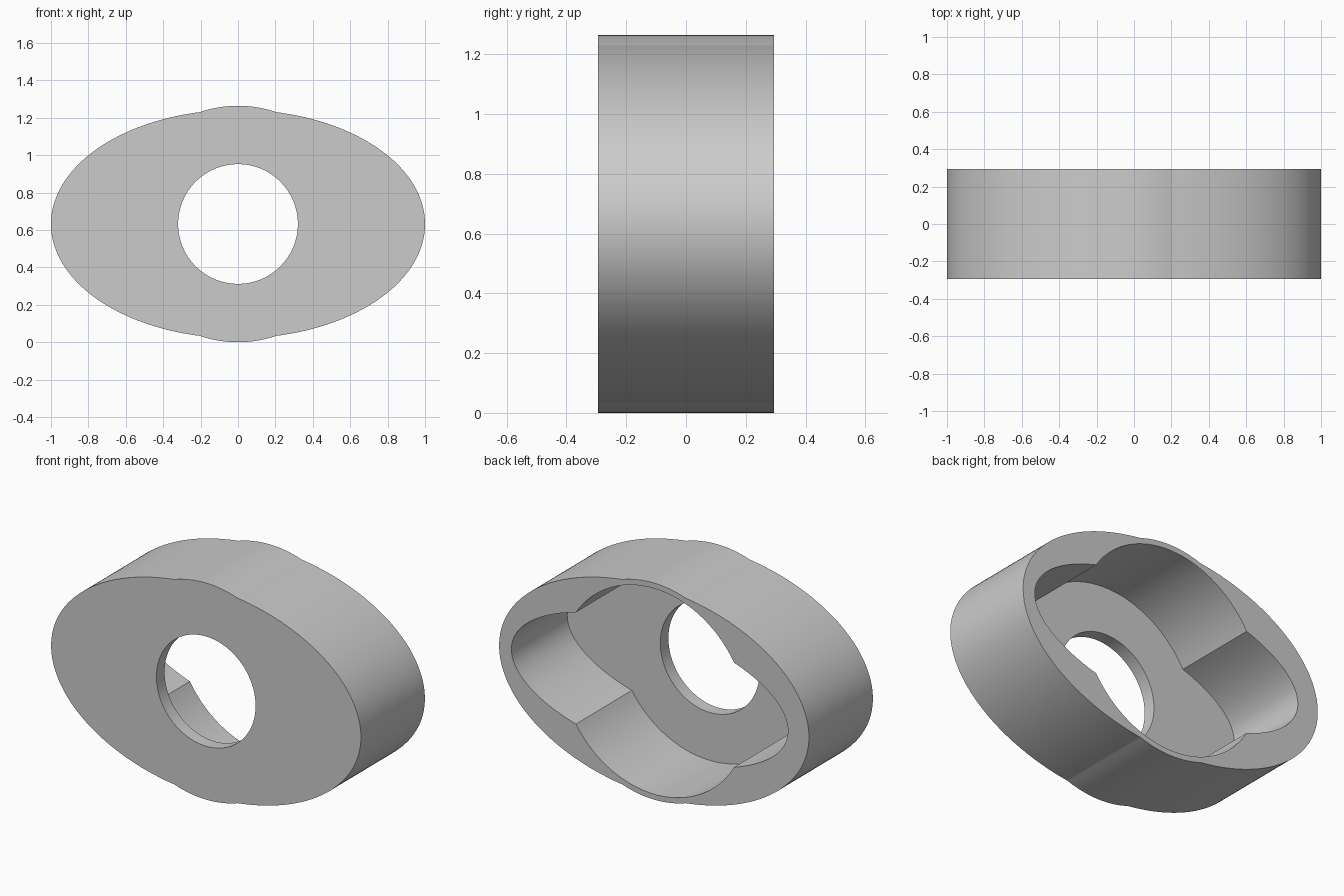
import bpy, bmesh, math

if "Cube" in bpy.data.objects:
    bpy.data.objects.remove(bpy.data.objects["Cube"], do_unlink=True)

CENTRE_Z = 0.632
BACK, FLOOR, FRONT = 0.295, -0.22, -0.295
STEPS = 256


def circle(radius):
    return lambda t: radius


def ellipse(a, b, shift=0.0):
    """Polar radius of an ellipse whose centre is shifted along x."""
    def radius(t):
        c, s = math.cos(t), math.sin(t)
        k = (c / a) ** 2 + (s / b) ** 2
        h = c * shift / a ** 2
        return (h + math.sqrt(h * h + k * (1 - (shift / a) ** 2))) / k
    return radius


def union(f, g):
    return lambda t: max(f(t), g(t))


def crossings(f, g):
    """Angles where two outlines meet, so the cusps stay crisp."""
    found = []
    for i in range(STEPS):
        lo, hi = (2 * math.pi * (i + d) / STEPS for d in (0, 1))
        sign = f(lo) > g(lo)
        if sign == (f(hi) > g(hi)):
            continue
        for _ in range(30):
            mid = (lo + hi) / 2
            if (f(mid) > g(mid)) == sign:
                lo = mid
            else:
                hi = mid
        found.append(lo)
    return found


# Outlines: oval body with a round boss, matching cavity, round bore
oval, boss = ellipse(1.0, 0.611), circle(CENTRE_Z)
pocket_oval, pocket_round = ellipse(0.893, 0.385, 0.028), circle(0.6)
outer = union(oval, boss)
cavity = union(pocket_oval, pocket_round)
bore = circle(0.32)

angles = [2 * math.pi * i / STEPS for i in range(STEPS)]
angles += crossings(oval, boss) + crossings(pocket_oval, pocket_round)
angles.sort()

# Body: a closed chain of rings from the front rim round to the bore
bm = bmesh.new()
rings = []
for outline, y in ((outer, FRONT), (outer, BACK), (cavity, BACK),
                   (cavity, FLOOR), (bore, FLOOR), (bore, FRONT)):
    rings.append([bm.verts.new((outline(t) * math.cos(t), y,
                                CENTRE_Z + outline(t) * math.sin(t)))
                  for t in angles])
count = len(angles)
for r, ring in enumerate(rings):
    following = rings[(r + 1) % len(rings)]
    for i in range(count):
        j = (i + 1) % count
        bm.faces.new((ring[i], ring[j], following[j], following[i]))
bmesh.ops.recalc_face_normals(bm, faces=bm.faces)
mesh = bpy.data.meshes.new("oval_housing")
bm.to_mesh(mesh)
bm.free()

housing = bpy.data.objects.new("oval_housing", mesh)
bpy.context.collection.objects.link(housing)

# Single grey finish
grey = bpy.data.materials.new("plain_grey")
grey.use_nodes = True
colour = (0.6, 0.6, 0.6, 1.0)
grey.diffuse_color = colour
grey.node_tree.nodes["Principled BSDF"].inputs["Base Color"].default_value = colour
mesh.materials.append(grey)

bpy.ops.object.select_all(action="DESELECT")
housing.select_set(True)
bpy.context.view_layer.objects.active = housing
bpy.ops.object.shade_smooth_by_angle(angle=math.radians(30))
